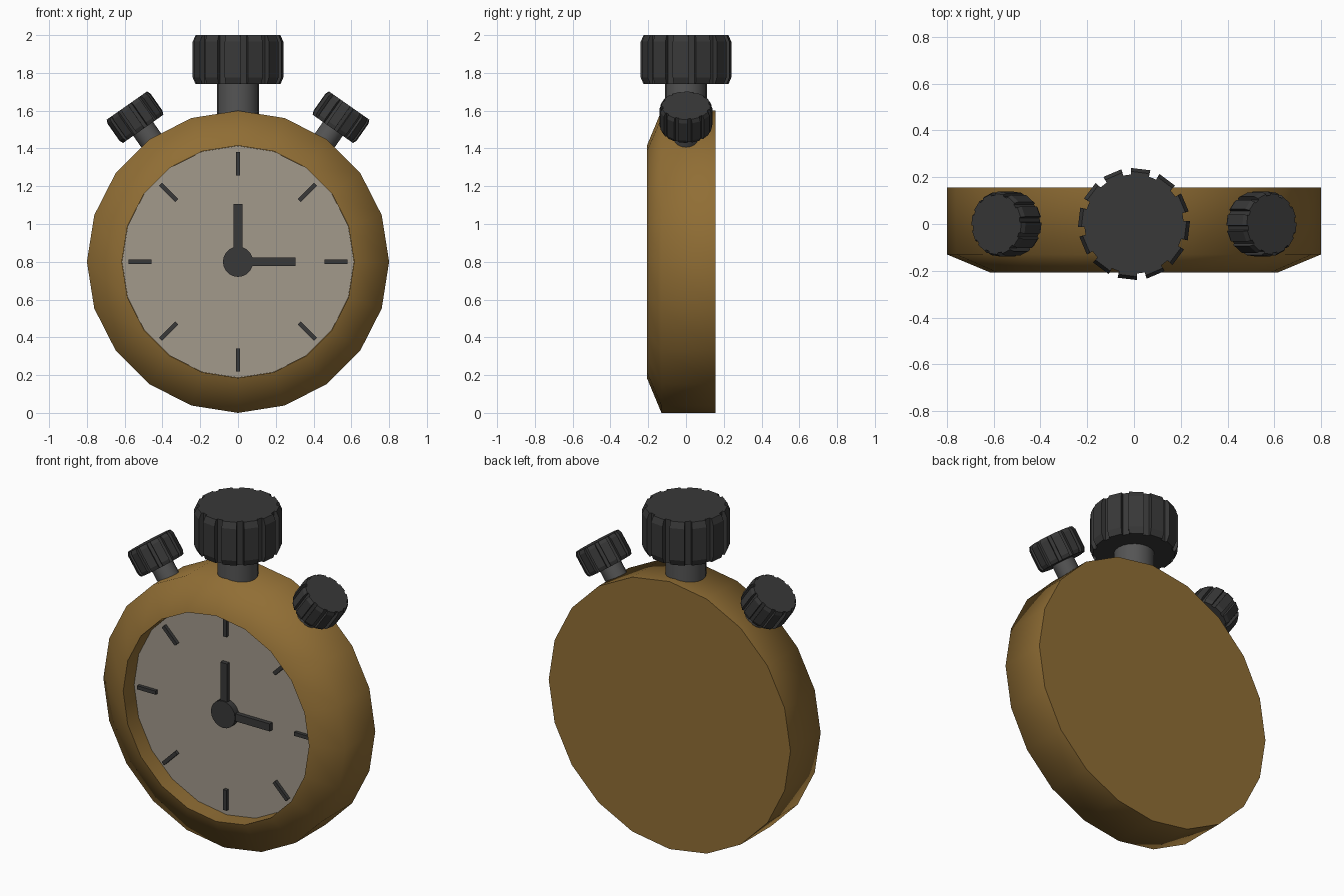
import bpy, bmesh
from math import sin, cos, pi, radians
from mathutils import Matrix

if "Cube" in bpy.data.objects:
    bpy.data.objects.remove(bpy.data.objects["Cube"])


def material(name, color):
    m = bpy.data.materials.new(name)
    m.diffuse_color = (*color, 1)
    m.use_nodes = True
    m.node_tree.nodes["Principled BSDF"].inputs["Base Color"].default_value = m.diffuse_color
    return m


BRASS = material("brass", (0.28, 0.155, 0.035))
CREAM = material("cream", (0.36, 0.32, 0.26))
DARK = material("dark", (0.04, 0.04, 0.04))
STEEL = material("steel", (0.09, 0.09, 0.09))

CENTRE = Matrix.Translation((0, 0, 0.8))
FACE = CENTRE @ Matrix.Rotation(pi / 2, 4, 'X')   # local z points out of the dial
DIAL_H = 0.105                                    # dial height along that axis


def finish(name, bm, matrix, mat, smooth=None):
    bmesh.ops.recalc_face_normals(bm, faces=bm.faces)
    bm.transform(matrix)
    me = bpy.data.meshes.new(name)
    bm.to_mesh(me)
    bm.free()
    me.materials.append(mat)
    ob = bpy.data.objects.new(name, me)
    bpy.context.collection.objects.link(ob)
    if smooth:
        bpy.ops.object.select_all(action='DESELECT')
        ob.select_set(True)
        bpy.context.view_layer.objects.active = ob
        bpy.ops.object.shade_smooth_by_angle(angle=radians(smooth))
    return ob


def loft(name, rings, matrix, mat, smooth=None):
    """Skin a list of closed point rings and cap both ends."""
    bm = bmesh.new()
    loops = [[bm.verts.new(p) for p in ring] for ring in rings]
    n = len(loops[0])
    for a, b in zip(loops, loops[1:]):
        for i in range(n):
            j = (i + 1) % n
            bm.faces.new((a[i], a[j], b[j], b[i]))
    bm.faces.new(loops[0])
    bm.faces.new(loops[-1])
    return finish(name, bm, matrix, mat, smooth)


def turned(name, profile, sides, matrix, mat, smooth=None):
    rings = [[(r * cos(2 * pi * i / sides), r * sin(2 * pi * i / sides), z)
              for i in range(sides)] for r, z in profile]
    return loft(name, rings, matrix, mat, smooth)


def box(name, size, centre, matrix, mat):
    bm = bmesh.new()
    bmesh.ops.create_cube(bm, size=1)
    m = matrix @ Matrix.Translation(centre) @ Matrix.Diagonal((*size, 1))
    return finish(name, bm, m, mat)


def knurled_cap(name, scale, matrix):
    """Cap with twelve raised grips that taper at both ends."""
    rings = []
    for z, grip in ((0, 0.225), (0.035, 0.24), (0.225, 0.24), (0.26, 0.225)):
        ring = []
        for k in range(12):
            for off, r in ((-10.5, 0.212), (-10, grip), (10, grip), (10.5, 0.212)):
                a = radians(83 + 30 * k + off)
                ring.append((r * cos(a) * scale, r * sin(a) * scale, z * scale))
        rings.append(ring)
    return loft(name, rings, matrix, DARK)


# Case with sloped bezel and recessed front
turned("case", [(0.8, -0.155), (0.8, 0.13), (0.615, 0.207), (0.615, DIAL_H - 0.01)],
       20, FACE, BRASS, 80)
turned("dial", [(0.614, DIAL_H - 0.02), (0.614, DIAL_H)], 20, FACE, CREAM)

# Hour marks
for i in range(8):
    box(f"dial_mark_{i}", (0.122, 0.022, 0.03), (0.519, 0, DIAL_H + 0.005),
        FACE @ Matrix.Rotation(i * pi / 4, 4, 'Z'), DARK)

# Hands and hub
for name, angle in (("minute_hand", pi / 2), ("second_hand", 0)):
    box(name, (0.305, 0.045, 0.025), (0.1525, 0, DIAL_H + 0.018),
        FACE @ Matrix.Rotation(angle, 4, 'Z'), DARK)
turned("hand_hub", [(0.08, DIAL_H - 0.01), (0.08, DIAL_H + 0.037)], 20, FACE, DARK, 40)

# Crown on top
turned("crown_stem", [(0.11, 0.72), (0.11, 0.96)], 20, CENTRE, STEEL, 40)
knurled_cap("crown", 1, CENTRE @ Matrix.Translation((0, 0, 0.94)))

# Side buttons
for side, sign in (("left", -1), ("right", 1)):
    m = (Matrix.Translation((sign * 0.545, 0, 1.565))
         @ Matrix.Rotation(sign * radians(35), 4, 'Y'))
    turned(f"{side}_button_stem", [(0.064, -0.2), (0.064, -0.05)], 16, m, STEEL, 40)
    knurled_cap(f"{side}_button", 0.58, m @ Matrix.Translation((0, 0, -0.075)))
